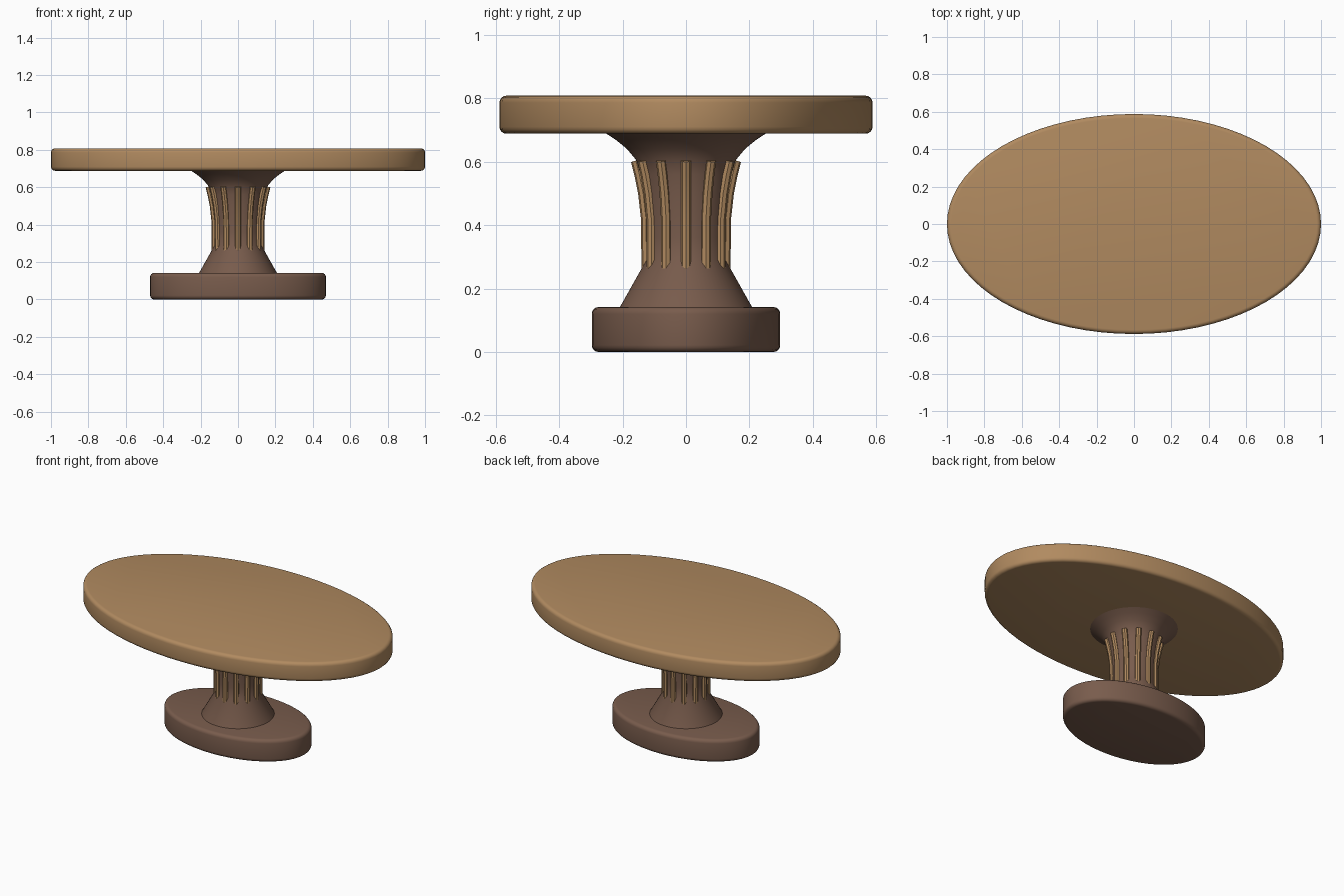
import bpy, bmesh
from math import cos, sin, pi, radians

old = bpy.data.objects.get("Cube")
if old:
    bpy.data.objects.remove(old)


def material(name, rgb):
    m = bpy.data.materials.new(name)
    m.use_nodes = True
    m.diffuse_color = (*rgb, 1)
    m.node_tree.nodes["Principled BSDF"].inputs["Base Color"].default_value = (*rgb, 1)
    return m


light_wood = material("light_wood", (0.44, 0.256, 0.117))
dark_wood = material("dark_wood", (0.19, 0.107, 0.073))


def lathe(name, profile, mat, sx=1.0, sy=1.0, inset=False, n=72):
    """Stack rings of (radius, z); with inset, the radius is an offset from the ellipse sx, sy."""
    bm = bmesh.new()
    rings = []
    for r, z in profile:
        rx, ry = (sx - r, sy - r) if inset else (r * sx, r * sy)
        rings.append([bm.verts.new((rx * cos(2 * pi * i / n), ry * sin(2 * pi * i / n), z))
                      for i in range(n)])
    for a, b in zip(rings, rings[1:]):
        for i in range(n):
            j = (i + 1) % n
            bm.faces.new((a[i], a[j], b[j], b[i]))
    bm.faces.new(rings[0][::-1])
    bm.faces.new(rings[-1])
    mesh = bpy.data.meshes.new(name)
    bm.to_mesh(mesh)
    bm.free()
    mesh.materials.append(mat)
    ob = bpy.data.objects.new(name, mesh)
    bpy.context.collection.objects.link(ob)
    smooth(ob)
    return ob


def smooth(ob):
    bpy.ops.object.select_all(action='DESELECT')
    ob.select_set(True)
    bpy.context.view_layer.objects.active = ob
    bpy.ops.object.shade_smooth_by_angle(angle=radians(35))


def slab(name, sx, sy, z0, z1, bevel, mat, steps=4):
    """Elliptical slab with rounded rims."""
    arc = [(bevel * (1 - sin(t)), bevel * (1 - cos(t)))
           for t in (pi / 2 * k / steps for k in range(steps + 1))]
    profile = [(d, z0 + h) for d, h in arc] + [(d, z1 - h) for d, h in reversed(arc)]
    return lathe(name, profile, mat, sx, sy, inset=True)


# Oval top and foot
slab("tabletop", 1.0, 0.588, 0.688, 0.808, 0.022, light_wood)
slab("base", 0.47, 0.297, 0.0, 0.142, 0.022, dark_wood)

# Flared round column
lathe("column", [(0.21, 0.135), (0.208, 0.142), (0.125, 0.29), (0.124, 0.36), (0.126, 0.42),
                 (0.134, 0.5), (0.144, 0.56), (0.157, 0.605), (0.186, 0.64),
                 (0.22, 0.668), (0.257, 0.692)], dark_wood)

# Curved slats around the column
slat_path = [(0.125, 0.25), (0.125, 0.32), (0.126, 0.42), (0.135, 0.5), (0.147, 0.56), (0.158, 0.603)]
slat_count = 12
for k in range(slat_count):
    a = 2 * pi * k / slat_count
    curve = bpy.data.curves.new("slat", 'CURVE')
    curve.dimensions = '3D'
    curve.bevel_depth = 0.016
    curve.bevel_resolution = 2
    curve.use_fill_caps = True
    spline = curve.splines.new('POLY')
    spline.points.add(len(slat_path) - 1)
    for p, (r, z) in zip(spline.points, slat_path):
        p.co = (r * cos(a), r * sin(a), z, 1)
    curve.materials.append(light_wood)
    slat = bpy.data.objects.new(f"slat_{k + 1}", curve)
    bpy.context.collection.objects.link(slat)
    bpy.ops.object.select_all(action='DESELECT')
    slat.select_set(True)
    bpy.context.view_layer.objects.active = slat
    bpy.ops.object.convert(target='MESH')
    smooth(bpy.context.view_layer.objects.active)
